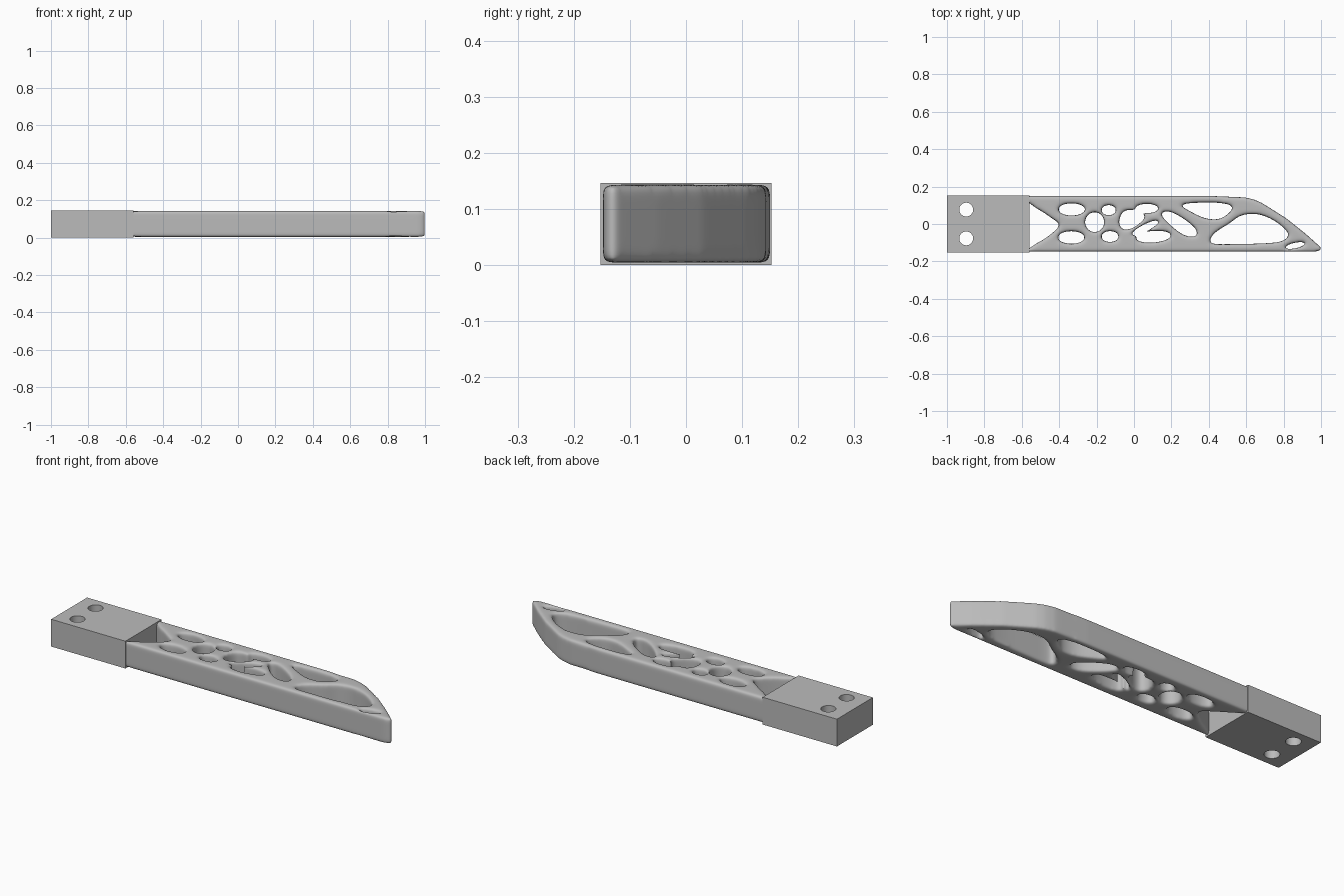
import bpy
import bmesh
from math import cos, sin, pi, radians
from mathutils import Vector

default_cube = bpy.data.objects.get("Cube")
if default_cube:
    bpy.data.objects.remove(default_cube, do_unlink=True)

# One plain grey for everything
grey = bpy.data.materials.new("plain grey")
grey.use_nodes = True
grey.diffuse_color = (0.5, 0.5, 0.5, 1)
grey.node_tree.nodes["Principled BSDF"].inputs["Base Color"].default_value = grey.diffuse_color


def ellipse(cx, cy, rx, ry, tilt=0, steps=32):
    """Closed tilted ellipse; the tilt is in degrees."""
    turn = radians(tilt)
    points = []
    for step in range(steps):
        angle = 2 * pi * step / steps
        u, v = rx * cos(angle), ry * sin(angle)
        points.append((cx + u * cos(turn) - v * sin(turn),
                       cy + u * sin(turn) + v * cos(turn)))
    return points


def smooth_loop(corners, steps=6):
    """Closed flowing loop through the given corners."""
    corners = [Vector(corner) for corner in corners]
    count = len(corners)
    points = []
    for i in range(count):
        before, start = corners[i - 1], corners[i]
        end, after = corners[(i + 1) % count], corners[(i + 2) % count]
        for step in range(steps):
            t = step / steps
            points.append(start + (end - before) * (t / 2)
                          + (before * 2 - start * 5 + end * 4 - after) * (t * t / 2)
                          + (start * 3 - before - end * 3 + after) * (t ** 3 / 2))
    return points


def evaluated_mesh(obj):
    bpy.context.view_layer.update()
    depsgraph = bpy.context.evaluated_depsgraph_get()
    return bpy.data.meshes.new_from_object(obj.evaluated_get(depsgraph))


def pierced_plate(name, outline, holes, bottom, top):
    """Solid plate with the given outline and through holes."""
    curve = bpy.data.curves.new(name + " profile", "CURVE")
    curve.dimensions = "2D"
    curve.fill_mode = "BOTH"
    curve.extrude = (top - bottom) / 2
    for loop in [outline] + holes:
        spline = curve.splines.new("POLY")
        spline.points.add(len(loop) - 1)
        for point, (x, y) in zip(spline.points, loop):
            point.co = (x, y, 0, 1)
        spline.use_cyclic_u = True
    helper = bpy.data.objects.new(name + " profile", curve)
    bpy.context.collection.objects.link(helper)
    mesh = evaluated_mesh(helper)
    bpy.data.objects.remove(helper, do_unlink=True)

    bm = bmesh.new()
    bm.from_mesh(mesh)
    bmesh.ops.remove_doubles(bm, verts=bm.verts, dist=0.0001)
    bmesh.ops.recalc_face_normals(bm, faces=bm.faces)
    bmesh.ops.translate(bm, verts=bm.verts, vec=(0, 0, (top + bottom) / 2))
    bm.to_mesh(mesh)
    bm.free()
    mesh.materials.clear()
    mesh.materials.append(grey)
    obj = bpy.data.objects.new(name, mesh)
    bpy.context.collection.objects.link(obj)
    return obj


def fit(mesh, low, high):
    """Stretch the mesh to fill the box between two corners."""
    for axis in range(3):
        values = [vert.co[axis] for vert in mesh.vertices]
        start, size = min(values), max(values) - min(values)
        scale = (high[axis] - low[axis]) / size
        for vert in mesh.vertices:
            vert.co[axis] = low[axis] + (vert.co[axis] - start) * scale


def shade(obj, angle):
    bpy.ops.object.select_all(action="DESELECT")
    obj.select_set(True)
    bpy.context.view_layer.objects.active = obj
    bpy.ops.object.shade_smooth_by_angle(angle=radians(angle))


# Mounting block with two bolt holes
block = pierced_plate(
    "mounting_block",
    [(-1, -.152), (-.56, -.152), (-.56, .152), (-1, .152)],
    [ellipse(-.897, side * .077, .037, .037) for side in (-1, 1)],
    0, .146)
shade(block, 30)

# Arm outline, tapering to a rounded tip; its root is buried in the block
arm_outline = [
    (-.7, -.148), (.96, -.148), (.99, -.143), (1, -.13), (.91, -.05), (.81, .03),
    (.68, .112), (.64, .13), (.59, .142), (.4, .15), (-.7, .15)]

# Large free-form openings of the lattice
root_opening = [(-.6, .11), (-.52, .08), (-.45, .035), (-.405, -.005),
                (-.45, -.055), (-.52, -.1), (-.6, -.125)]
middle_opening = [(-.085, .01), (-.06, .068), (0, .073), (.055, .04),
                  (0, -.015), (-.06, -.03)]
slanted_opening = [(.14, .052), (.18, .068), (.25, .035), (.32, -.02),
                   (.33, -.064), (.27, -.062), (.2, -.015)]
upper_opening = [(.25, .1), (.32, .113), (.45, .113), (.52, .095),
                 (.505, .06), (.45, .027), (.38, .03), (.31, .06)]
tip_opening = [(.4, -.09), (.43, -.045), (.5, 0), (.57, .046), (.66, .052),
               (.75, .015), (.82, -.05), (.79, -.09), (.7, -.103),
               (.55, -.107), (.43, -.107)]
free_openings = [root_opening, middle_opening, slanted_opening,
                 upper_opening, tip_opening]

# Small oval openings: centre, radii, tilt
oval_openings = [
    (-.338, .078, .073, .033, 0),
    (-.34, -.072, .073, .034, 0),
    (-.215, .01, .052, .054, 0),
    (-.14, .074, .041, .028, 0),
    (-.133, -.067, .048, .03, 0),
    (.064, .083, .064, .025, 0),
    (.055, -.021, .084, .019, 27),
    (.1, -.068, .096, .031, 5),
    (.857, -.115, .056, .015, 12)]

arm_holes = [smooth_loop(opening) for opening in free_openings]
arm_holes += [ellipse(*oval) for oval in oval_openings]
arm = pierced_plate("lattice_arm", arm_outline, arm_holes, .004, .143)

# Melt the plate into flowing organic struts
remesh = arm.modifiers.new("even skin", "REMESH")
remesh.mode = "VOXEL"
remesh.voxel_size = .007
soften = arm.modifiers.new("soften", "SMOOTH")
soften.factor = .5
soften.iterations = 26
arm_mesh = evaluated_mesh(arm)
arm.modifiers.clear()
arm.data = arm_mesh
fit(arm_mesh, (-.695, -.148, .004), (.998, .15, .143))
arm_mesh.materials.clear()
arm_mesh.materials.append(grey)
shade(arm, 80)
